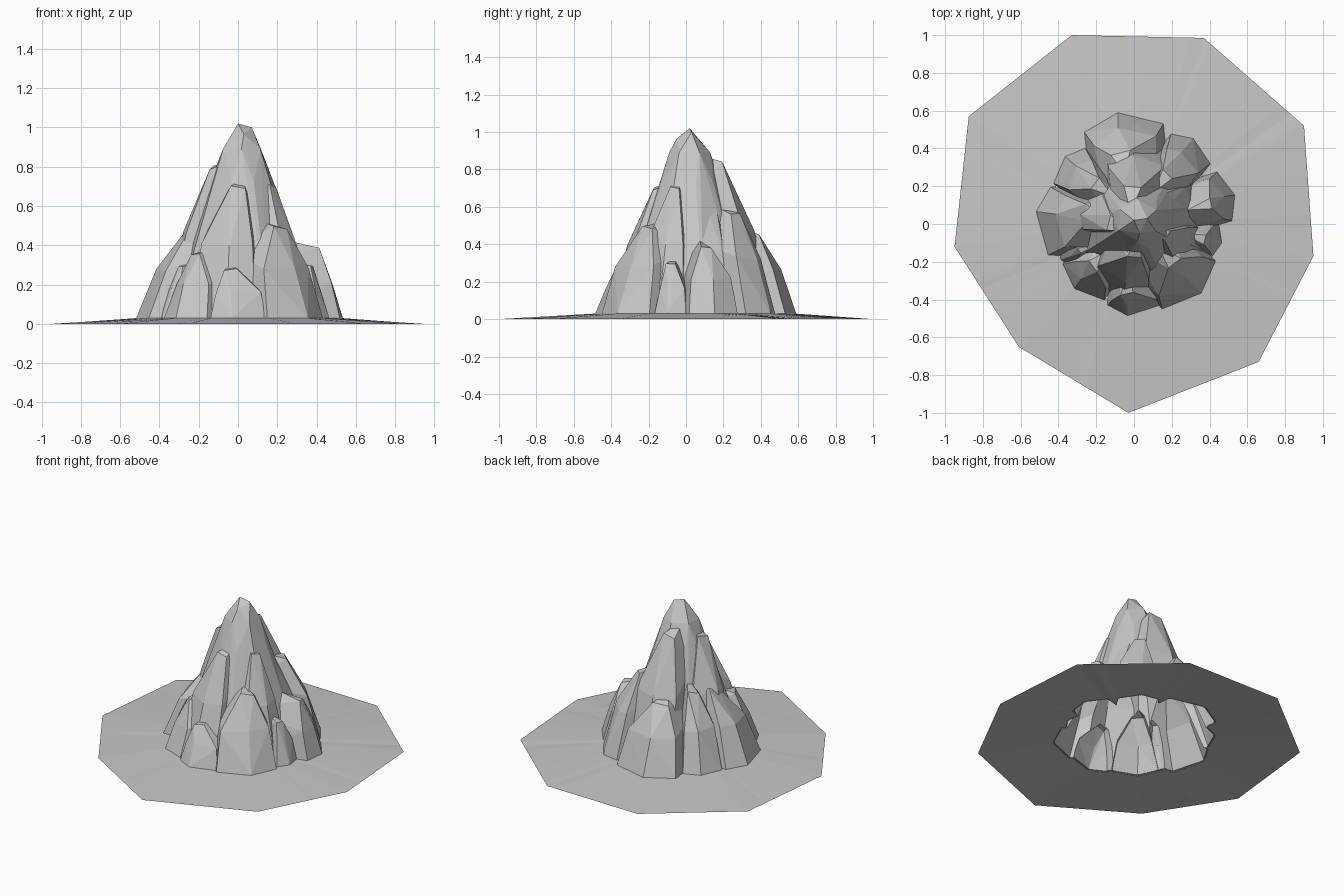
import bpy, bmesh, random
from math import radians, sin, cos, atan2, tau
from mathutils import Vector

random.seed(4)
if "Cube" in bpy.data.objects:
    bpy.data.objects.remove(bpy.data.objects["Cube"], do_unlink=True)

BASE = 0.03
outline = []          # base edges of every rock part

stone = bpy.data.materials.new("grey_stone")
stone.use_nodes = True
grey = (0.57, 0.57, 0.57, 1)
stone.diffuse_color = grey
stone.node_tree.nodes["Principled BSDF"].inputs["Base Color"].default_value = grey


def add_object(name, bm):
    mesh = bpy.data.meshes.new(name)
    bm.to_mesh(mesh)
    bm.free()
    ob = bpy.data.objects.new(name, mesh)
    bpy.context.collection.objects.link(ob)
    return ob


def hull(name, foot, upper):
    """Convex faceted boulder standing on a footprint polygon."""
    outline.extend(zip(foot, foot[1:] + foot[:1]))
    sink = -0.05 - random.random() * 0.05
    points = [(p.x, p.y, z) for p in foot for z in (BASE, sink)] + upper
    bm = bmesh.new()
    for p in points:
        bm.verts.new(p)
    bmesh.ops.convex_hull(bm, input=bm.verts[:])
    loose = [v for v in bm.verts if not v.link_faces]
    bmesh.ops.delete(bm, geom=loose, context='VERTS')
    bmesh.ops.recalc_face_normals(bm, faces=bm.faces[:])
    return add_object(name, bm)


def buttress(name, angle, reach, width, height, top):
    """Rock rib leaning on the spire, pointing outward at the angle."""
    a = radians(angle)
    out, side = Vector((cos(a), sin(a))), Vector((-sin(a), cos(a)))

    def at(u, v):
        return out * u + side * v * width

    def up(u, v, z, wobble=0.01):
        p = at(u, v)
        return tuple(c + random.uniform(-wobble, wobble) for c in (p.x, p.y, z))

    lean = random.uniform(-0.15, 0.15)
    edge = reach - 0.2 * width
    foot = [at(0.05, -0.5), at(edge, -0.5), at(reach, lean), at(edge, 0.5), at(0.05, 0.5)]
    mid = reach + (top - reach) * 0.42
    upper = [up(mid - 0.15 * width, -0.4, height * 0.57),
             up(mid, lean, height * 0.57),
             up(mid - 0.15 * width, 0.4, height * 0.57),
             up(top, lean - 0.12, height), up(top, lean + 0.12, height * 0.98),
             up(max(top - 0.12, 0), lean, height + 0.03),
             up(0.05, -0.3, height * 0.8), up(0.05, 0.3, height * 0.8)]
    return hull(name, foot, upper)


# Central spire
def ring(r, z, turn, n=9):
    return [(0.02 + r * cos(tau * i / n + turn), 0.02 + r * sin(tau * i / n + turn), z)
            for i in range(n)]


foot = [Vector(p[:2]) for p in ring(0.4, 0, 0.2)]
peak = [(0, 0.02, 1.02), (0.07, 0.03, 1.0), (0.03, -0.05, 0.965)]
rock = hull("rock_mound", foot, ring(0.165, 0.72, 0.2) + ring(0.11, 0.89, 0.5, 6) + peak)

# Ribs: angle, reach, width, height, top radius
ribs = {
    "front_foot": (-90, 0.485, 0.28, 0.28, 0.37),
    "front_left_rib": (-48, 0.51, 0.38, 0.49, 0.3),
    "front_right_foot": (-131, 0.465, 0.29, 0.36, 0.31),
    "right_front_foot": (-157, 0.43, 0.16, 0.3, 0.32),
    "right_rib": (178, 0.52, 0.36, 0.49, 0.26),
    "back_right_rib": (138, 0.51, 0.25, 0.51, 0.3),
    "back_foot": (96, 0.595, 0.42, 0.45, 0.38),
    "back_left_rib": (53, 0.55, 0.26, 0.57, 0.32),
    "left_foot": (17, 0.555, 0.27, 0.38, 0.42),
    "left_front_foot": (-11, 0.475, 0.17, 0.29, 0.39),
    "tall_front_left": (-22, 0.42, 0.26, 0.71, 0.19),
    "tall_front": (-103, 0.42, 0.34, 0.7, 0.17),
    "tall_back": (88, 0.48, 0.36, 0.84, 0.19),
    "tall_right": (162, 0.38, 0.28, 0.81, 0.13),
    "tall_left": (30, 0.42, 0.26, 0.61, 0.22),
}
parts = [buttress(name, *values) for name, values in ribs.items()]

# Merge the ribs into one shell and cut it open at the base
for part in parts:
    part.hide_render = True
    mod = rock.modifiers.new(part.name, 'BOOLEAN')
    mod.operation = 'UNION'
    mod.solver = 'EXACT'
    mod.object = part
bpy.context.view_layer.update()
merged = bpy.data.meshes.new_from_object(
    rock.evaluated_get(bpy.context.evaluated_depsgraph_get()))
rock.modifiers.clear()
bm = bmesh.new()
bm.from_mesh(merged)
bmesh.ops.bisect_plane(bm, geom=bm.verts[:] + bm.edges[:] + bm.faces[:],
                       plane_co=(0, 0, BASE - 0.004), plane_no=(0, 0, 1), clear_inner=True)
bm.to_mesh(merged)
bm.free()
rock.data = merged
for part in parts:
    bpy.data.objects.remove(part, do_unlink=True)


# Ground skirt: thin sloping sheet from the rock outline to a nine-sided rim
def radius(edges, angle):
    d = Vector((cos(angle), sin(angle)))
    best = 0
    for p, q in edges:
        span = d.cross(q - p)
        if abs(span) > 1e-9:
            t = -d.cross(p) / span
            if -1e-6 <= t <= 1 + 1e-6:
                best = max(best, d.dot(p.lerp(q, t)))
    return best


rim = [Vector(p) for p in ((-0.33, 1), (0.37, 0.985), (0.9, 0.52), (0.95, -0.17), (0.66, -0.73),
                           (-0.03, -1), (-0.61, -0.65), (-0.95, -0.12), (-0.875, 0.57))]
rim_edges = list(zip(rim, rim[1:] + rim[:1]))
angles = sorted([atan2(p.y, p.x) % tau for p in rim] + [tau * (i + 0.5) / 180 for i in range(180)])
bm = bmesh.new()
pairs = []
for a in angles:
    r_in, r_out = radius(outline, a) * 0.985, radius(rim_edges, a)
    pairs.append((bm.verts.new((r_in * cos(a), r_in * sin(a), BASE)),
                  bm.verts.new((r_out * cos(a), r_out * sin(a), 0))))
for (a, b), (c, d) in zip(pairs, pairs[1:] + pairs[:1]):
    bm.faces.new((a, b, d, c))
skirt = add_object("ground_skirt", bm)

for ob in (rock, skirt):
    ob.data.materials.clear()
    ob.data.materials.append(stone)
    for face in ob.data.polygons:
        face.material_index = 0
        face.use_smooth = False
